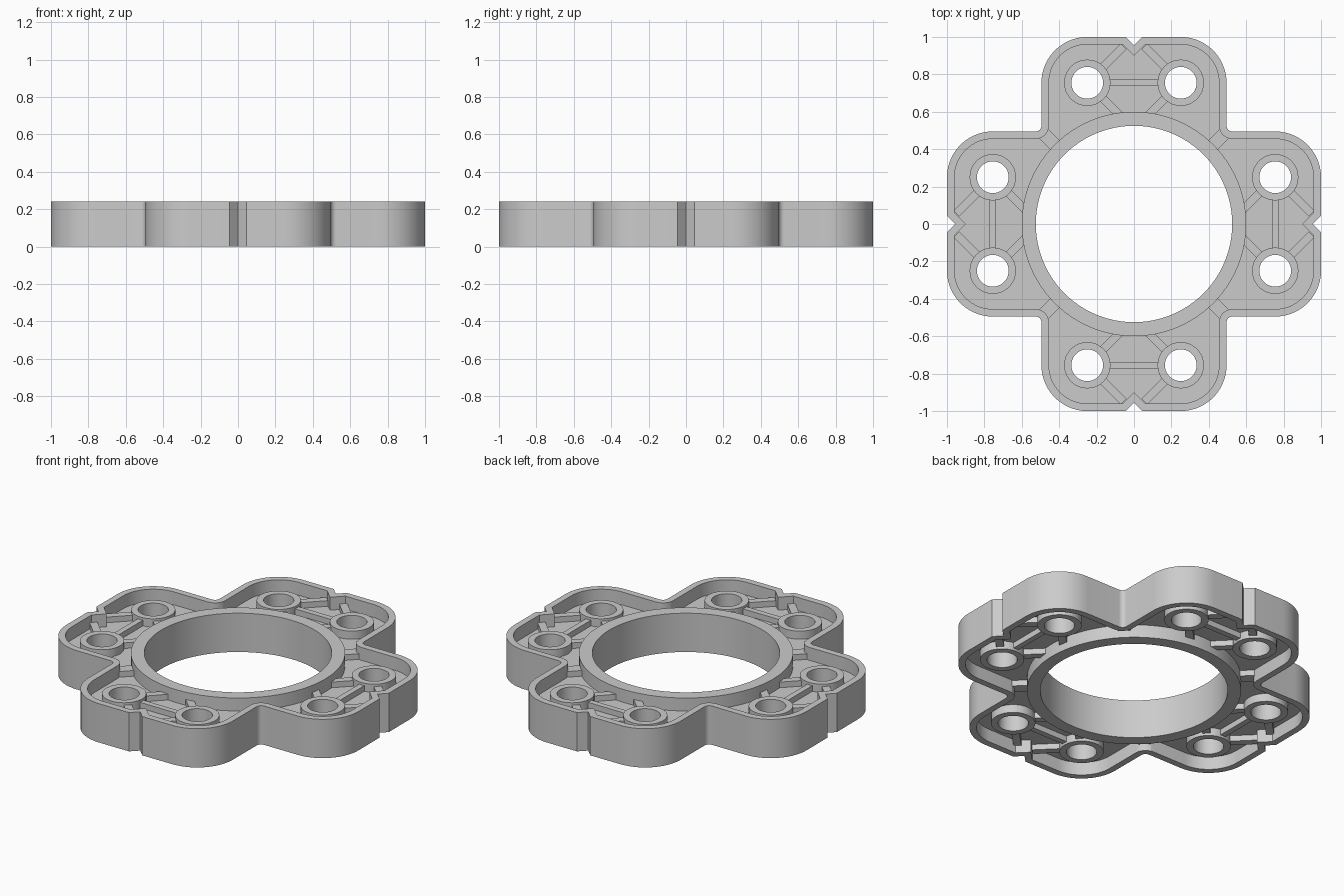
import bpy, bmesh
from math import sin, cos, pi, radians, sqrt

if "Cube" in bpy.data.objects:
    bpy.data.objects.remove(bpy.data.objects["Cube"])

H = 0.24            # full height
ARM, R = 0.495, 0.245
HX, HY = 0.25, 0.755  # bolt hole position on an arm


def prism(name, pts, z0, z1):
    bm = bmesh.new()
    lo = [bm.verts.new((x, y, z0)) for x, y in pts]
    hi = [bm.verts.new((x, y, z1)) for x, y in pts]
    bm.faces.new(lo[::-1])
    bm.faces.new(hi)
    for i in range(len(pts)):
        j = (i + 1) % len(pts)
        bm.faces.new((lo[i], lo[j], hi[j], hi[i]))
    me = bpy.data.meshes.new(name)
    bm.to_mesh(me)
    bm.free()
    ob = bpy.data.objects.new(name, me)
    bpy.context.collection.objects.link(ob)
    return ob


def arc(cx, cy, r, a0, a1, n):
    return [(cx + r * cos(radians(a0 + (a1 - a0) * i / n)),
             cy + r * sin(radians(a0 + (a1 - a0) * i / n))) for i in range(n + 1)]


def circle(cx, cy, r, n):
    return arc(cx, cy, r, 0, 360, n)[:-1]


def turn(pts, k):
    for _ in range(k):
        pts = [(-y, x) for x, y in pts]
    return pts


def outline(t):
    """Four-armed outline, inset by t."""
    apex = 0.955 - t * sqrt(2)
    half = 1 - t - apex
    arm = arc(0.525, 0.525, 0.03 + t, 270, 180, 6)
    arm += arc(HX, HY, R - t, 0, 90, 14)
    arm += [(half, 1 - t), (0, apex), (-half, 1 - t)]
    arm += arc(-HX, HY, R - t, 90, 180, 14)
    return [p for k in range(4) for p in turn(arm, k)]


def bar(a, b, w):
    dx, dy = b[0] - a[0], b[1] - a[1]
    l = sqrt(dx * dx + dy * dy)
    nx, ny = -dy / l * w / 2, dx / l * w / 2
    return [(a[0] - nx, a[1] - ny), (b[0] - nx, b[1] - ny),
            (b[0] + nx, b[1] + ny), (a[0] + nx, a[1] + ny)]


def combine(body, part, op):
    m = body.modifiers.new("join", 'BOOLEAN')
    m.operation, m.solver, m.object = op, 'EXACT', part
    bpy.context.view_layer.objects.active = body
    bpy.ops.object.modifier_apply(modifier=m.name)
    bpy.data.objects.remove(part)


# Outer body with pockets from above and below, leaving a central web
plate = prism("flange_plate", outline(0), 0, H)
combine(plate, prism("top_pocket", outline(0.04), 0.16, 0.3), 'DIFFERENCE')
combine(plate, prism("bottom_pocket", outline(0.04), -0.06, 0.08), 'DIFFERENCE')

# Central ring
combine(plate, prism("ring", circle(0, 0, 0.6, 96), 0, H), 'UNION')

# Bosses and ribs, repeated on each arm
for k in range(4):
    for s in (-1, 1):
        combine(plate, prism("boss", turn(circle(s * HX, HY, 0.124, 40), k),
                             0.03, H - 0.03), 'UNION')
    ribs = [bar((-HX, HY + 0.002), (HX, HY + 0.002), 0.035),
            bar((0.4, 0.4), (0.484, 0.484), 0.07)]
    for s in (-1, 1):
        ribs.append(bar((s * HX, HY), (s * 0.055, 0.95), 0.045))
        ribs.append(bar((s * HX, HY), (s * 0.07, 0.575), 0.045))
    for r in ribs:
        combine(plate, prism("rib", turn(r, k), 0.045, H - 0.045), 'UNION')

# Bolt holes and central bore
for k in range(4):
    for s in (-1, 1):
        combine(plate, prism("bolt_hole", turn(circle(s * HX, HY, 0.085, 40), k),
                             -0.1, 0.4), 'DIFFERENCE')
combine(plate, prism("bore", circle(0, 0, 0.525, 96), -0.1, 0.4), 'DIFFERENCE')

# Smooth curved walls, sharp edges
bpy.ops.object.select_all(action='DESELECT')
plate.select_set(True)
bpy.context.view_layer.objects.active = plate
bpy.ops.object.shade_smooth_by_angle(angle=radians(30))
